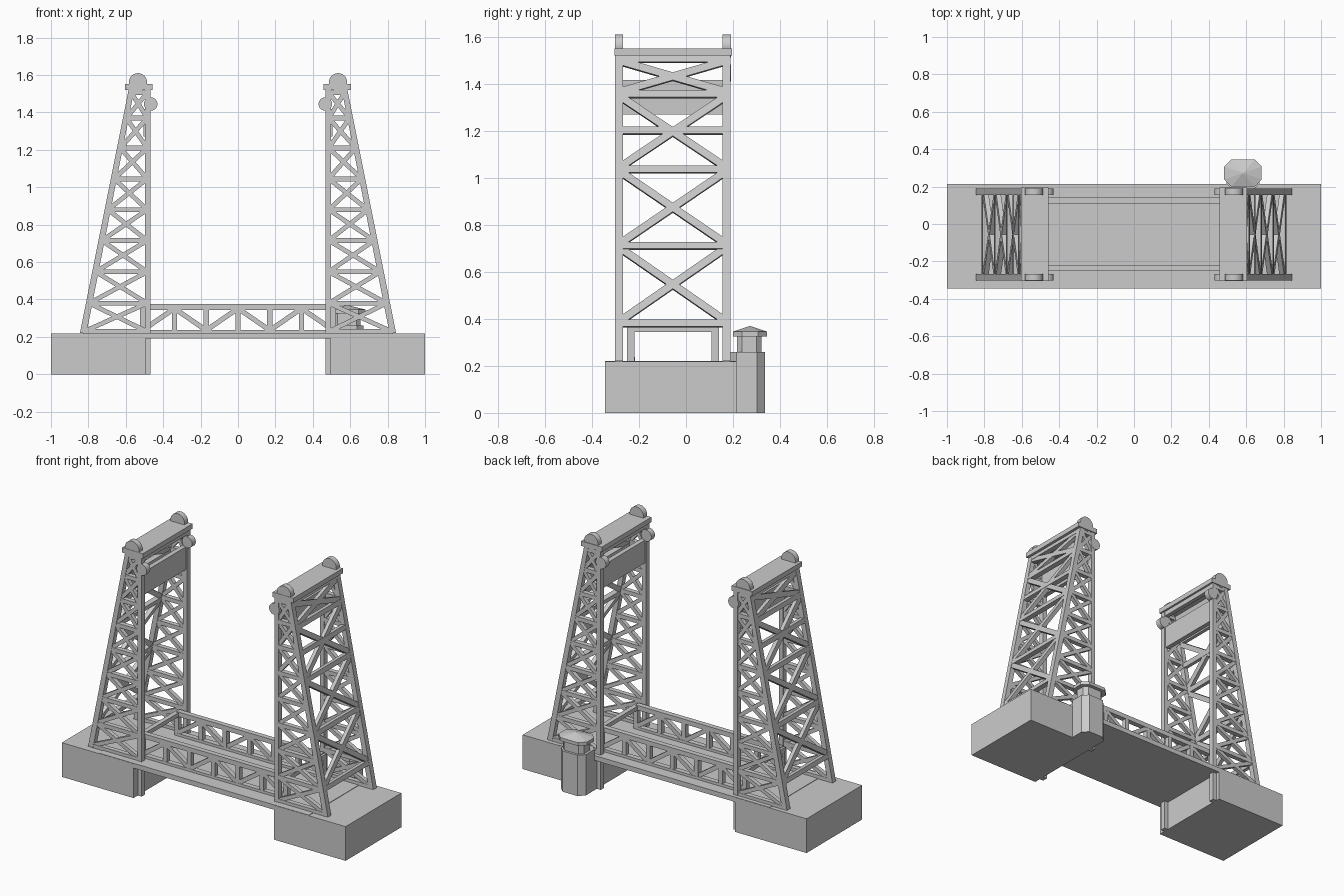
import bpy, bmesh, math
from mathutils import Vector

if "Cube" in bpy.data.objects:
    bpy.data.objects.remove(bpy.data.objects["Cube"])

YC = -0.056                      # centre line of towers and span
Y_FRAMES = ((-0.302, -0.268), (0.156, 0.19))


def prism(bm, pts, a, b, axis='y'):
    """Extrude a 2D polygon from a to b: (x,z) along y or (x,y) along z."""
    def co(p, t):
        return (p[0], t, p[1]) if axis == 'y' else (p[0], p[1], t)
    lo = [bm.verts.new(co(p, a)) for p in pts]
    hi = [bm.verts.new(co(p, b)) for p in pts]
    n = len(pts)
    bm.faces.new(lo)
    bm.faces.new(hi[::-1])
    for i in range(n):
        bm.faces.new((lo[i], hi[i], hi[(i + 1) % n], lo[(i + 1) % n]))


def box(bm, x0, x1, y0, y1, z0, z1):
    prism(bm, [(x0, z0), (x1, z0), (x1, z1), (x0, z1)], y0, y1)


def beam(bm, p, q, w, d, normal):
    """Bar from p to q, w wide in the face plane and d deep along normal."""
    p, q, n = Vector(p), Vector(q), Vector(normal).normalized()
    side = (q - p).cross(n).normalized() * w / 2
    n = n * d / 2
    rings = [[bm.verts.new(c + side * i + n * j)
              for i, j in ((-1, -1), (1, -1), (1, 1), (-1, 1))] for c in (p, q)]
    bm.faces.new(rings[0])
    bm.faces.new(rings[1][::-1])
    for i in range(4):
        k = (i + 1) % 4
        bm.faces.new((rings[0][i], rings[1][i], rings[1][k], rings[0][k]))


def finish(bm, name, mirror=False, smooth=False):
    bmesh.ops.recalc_face_normals(bm, faces=bm.faces)
    me = bpy.data.meshes.new(name)
    bm.to_mesh(me)
    bm.free()
    ob = bpy.data.objects.new(name, me)
    bpy.context.collection.objects.link(ob)
    if mirror:
        m = ob.modifiers.new("mirror", 'MIRROR')
        m.use_axis = (True, False, False)
        m.use_mirror_merge = False
    if smooth:
        bpy.ops.object.select_all(action='DESELECT')
        bpy.context.view_layer.objects.active = ob
        ob.select_set(True)
        bpy.ops.object.shade_smooth_by_angle(angle=math.radians(35))
    return ob


def slope(z):                    # outer edge of the tower at height z
    return 0.845 - 0.2 * (z - 0.22)


# abutments and road deck
bm = bmesh.new()
box(bm, 0.495, 1.0, -0.345, 0.215, 0, 0.218)
finish(bm, "abutment", mirror=True)
bm = bmesh.new()
box(bm, -0.74, 0.74, -0.344, 0.214, 0.19, 0.221)
finish(bm, "road_deck")

# tower side frames: guide leg, leaning leg, struts and cross bracing
levels = [0.228, 0.38, 0.548, 0.715, 0.88, 1.045, 1.21, 1.37, 1.505]
bm = bmesh.new()
for y0, y1 in Y_FRAMES:
    ym, d = (y0 + y1) / 2, y1 - y0
    box(bm, 0.468, 0.497, y0, y1, 0, 1.52)
    prism(bm, [(slope(0.22) - 0.035, 0.22), (slope(0.22), 0.22),
               (slope(1.52), 1.52), (slope(1.52) - 0.03, 1.52)], y0, y1)
    for z in levels:
        beam(bm, (0.48, ym, z), (slope(z) - 0.015, ym, z), 0.026, d - 0.004, (0, 1, 0))
    for a, b in zip(levels, levels[1:]):
        for u, v in ((a, b), (b, a)):
            beam(bm, (0.485, ym, u), (slope(v) - 0.018, ym, v), 0.024, d - 0.008, (0, 1, 0))
finish(bm, "tower_side_frame", mirror=True)

# bracing on the leaning outer face
bm = bmesh.new()
ya, yb = -0.28, 0.168
nrm = (1, 0, 0.2)
for z in (0.38, 0.71, 1.035, 1.2, 1.355, 1.505):
    beam(bm, (slope(z) - 0.016, ya, z), (slope(z) - 0.016, yb, z), 0.03, 0.03, nrm)
for a, b in ((0.39, 0.70), (0.72, 1.025), (1.045, 1.345), (1.365, 1.495)):
    for u, v in ((a, b), (b, a)):
        beam(bm, (slope(u) - 0.016, ya, u), (slope(v) - 0.016, yb, v), 0.032, 0.026, nrm)
finish(bm, "tower_outer_bracing", mirror=True)

# counterweight, top strut and cap plate
bm = bmesh.new()
box(bm, 0.475, 0.505, -0.27, 0.158, 1.27, 1.415)
finish(bm, "counterweight", mirror=True)
bm = bmesh.new()
box(bm, 0.47, 0.497, -0.27, 0.158, 1.49, 1.52)
finish(bm, "tower_top_strut", mirror=True)
bm = bmesh.new()
box(bm, 0.457, 0.603, -0.305, 0.195, 1.52, 1.551)
finish(bm, "tower_cap_plate", mirror=True)

# cable wheels on top and on the inner face
for name, cx, cz, r in (("top_wheel", 0.535, 1.561, 0.049), ("guide_wheel", 0.467, 1.445, 0.036)):
    bm = bmesh.new()
    for y0, y1 in Y_FRAMES:
        ring = [(cx + r * math.cos(math.tau * i / 32), cz + r * math.sin(math.tau * i / 32))
                for i in range(32)]
        prism(bm, ring, y0 - 0.001, y1 + 0.001)
    finish(bm, name, mirror=True, smooth=True)

# span trusses with alternating diagonals
bm = bmesh.new()
for y0, y1 in ((-0.251, -0.218), (0.108, 0.141)):
    ym, d = (y0 + y1) / 2, y1 - y0
    box(bm, -0.51, 0.51, y0, y1, 0.345, 0.375)
    box(bm, -0.51, 0.51, y0, y1, 0.215, 0.238)
    for i in range(7):
        x = -0.51 + 0.17 * i
        box(bm, x - 0.014, x + 0.014, y0 + 0.001, y1 - 0.001, 0.22, 0.365)
    for i in range(6):
        x = -0.51 + 0.17 * i
        za, zb = (0.235, 0.352) if i % 2 == 0 else (0.352, 0.235)
        beam(bm, (x, ym, za), (x + 0.17, ym, zb), 0.026, d - 0.004, (0, 1, 0))
finish(bm, "span_truss")

# portal beams joining the two trusses
bm = bmesh.new()
box(bm, 0.495, 0.525, -0.251, 0.141, 0.344, 0.37)
finish(bm, "portal_beam", mirror=True)


def octagon(x0, x1, y0, y1, c):
    return [(x0 + c, y0), (x1 - c, y0), (x1, y0 + c), (x1, y1 - c),
            (x1 - c, y1), (x0 + c, y1), (x0, y1 - c), (x0, y0 + c)]


# control house on its pier at the back of the right abutment
bm = bmesh.new()
prism(bm, octagon(0.495, 0.67, 0.18, 0.336, 0.035), 0, 0.26, 'z')
finish(bm, "control_house_pier")
bm = bmesh.new()
prism(bm, octagon(0.51, 0.655, 0.217, 0.322, 0.022), 0.26, 0.328, 'z')
finish(bm, "control_house_cabin")
bm = bmesh.new()
eave = octagon(0.482, 0.683, 0.2, 0.345, 0.038)
prism(bm, eave, 0.325, 0.346, 'z')
base = [bm.verts.new((x, y, 0.346)) for x, y in eave]
tip = bm.verts.new((0.5825, 0.2725, 0.37))
for i in range(8):
    bm.faces.new((base[i], base[(i + 1) % 8], tip))
bmesh.ops.remove_doubles(bm, verts=bm.verts, dist=0.0001)
flat = [f for f in bm.faces if len(f.verts) == 8 and min(v.co.z for v in f.verts) > 0.34]
bmesh.ops.delete(bm, geom=flat, context='FACES_ONLY')
finish(bm, "control_house_roof")
